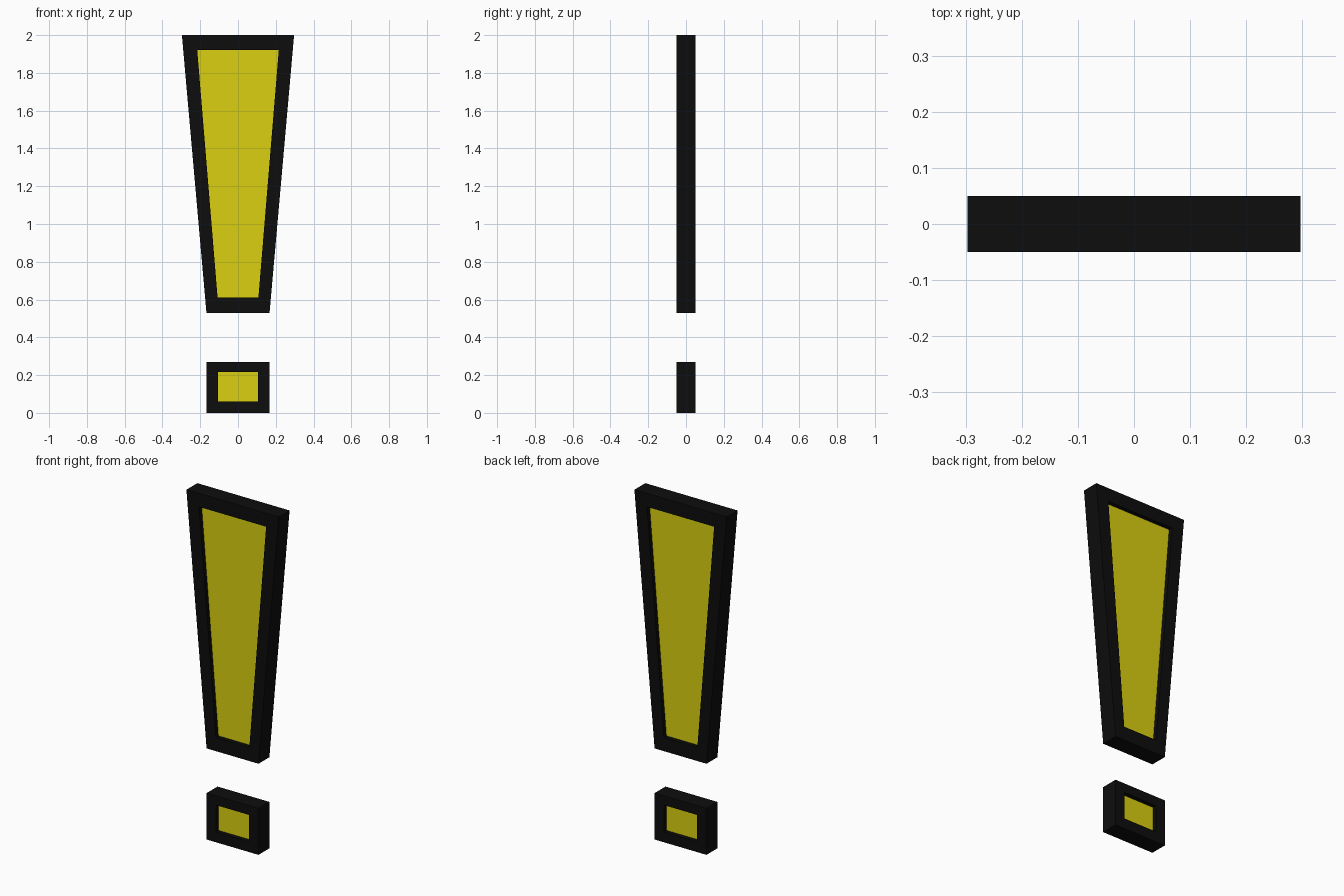
import bpy
import bmesh

if "Cube" in bpy.data.objects:
    bpy.data.objects.remove(bpy.data.objects["Cube"])

HALF = 0.05     # half thickness
FLOOR = 0.026   # half thickness at the recessed panels


def material(name, rgb):
    m = bpy.data.materials.new(name)
    m.diffuse_color = (*rgb, 1.0)
    m.use_nodes = True
    m.node_tree.nodes["Principled BSDF"].inputs["Base Color"].default_value = m.diffuse_color
    return m


black = material("black", (0.004, 0.004, 0.004))
yellow = material("yellow", (0.70, 0.63, 0.005))


def trapezoid(z0, w0, z1, w1):
    """Outline from bottom height/half width to top height/half width."""
    return [(-w0, z0), (w0, z0), (w1, z1), (-w1, z1)]


def framed_block(name, outer, inner):
    """Black frame with a recessed yellow panel on the front and back."""
    bm = bmesh.new()
    # rings run from the front panel, around the frame, to the back panel
    rings = [(inner, -FLOOR), (inner, -HALF), (outer, -HALF),
             (outer, HALF), (inner, HALF), (inner, FLOOR)]
    loops = [[bm.verts.new((x, y, z)) for x, z in shape] for shape, y in rings]
    for a, b in zip(loops, loops[1:]):
        for i in range(4):
            j = (i + 1) % 4
            bm.faces.new((a[i], a[j], b[j], b[i]))
    for cap in (loops[0], loops[-1]):
        bm.faces.new(cap).material_index = 1
    bmesh.ops.recalc_face_normals(bm, faces=bm.faces)
    mesh = bpy.data.meshes.new(name)
    bm.to_mesh(mesh)
    bm.free()
    mesh.materials.append(black)
    mesh.materials.append(yellow)
    bpy.context.collection.objects.link(bpy.data.objects.new(name, mesh))


# tapered upper stroke
framed_block("tapered_bar",
             trapezoid(0.53, 0.167, 2.0, 0.297),
             trapezoid(0.61, 0.108, 1.922, 0.216))
# lower dot
framed_block("dot",
             trapezoid(0.0, 0.167, 0.27, 0.167),
             trapezoid(0.06, 0.107, 0.216, 0.107))
